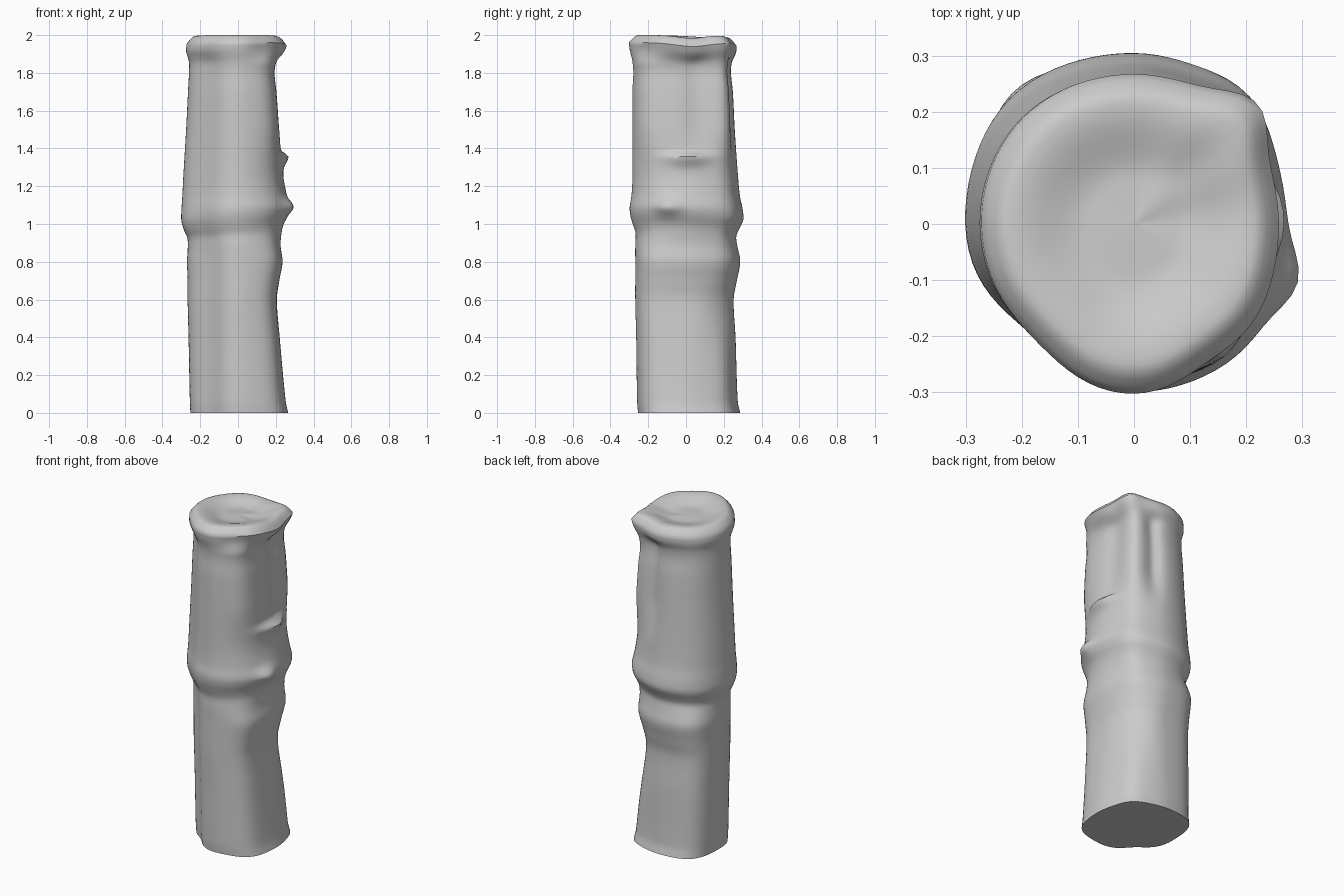
import bpy
import bmesh
from math import cos, sin, pi, exp, radians, remainder, tau

default_cube = bpy.data.objects.get("Cube")
if default_cube:
    bpy.data.objects.remove(default_cube, do_unlink=True)

SEGMENTS = 80
BODY_RINGS = 130
CAP_RINGS = 24
BODY_TOP = 1.96

# Stalk profile: height, then reach towards -x, +x, -y and +y
PROFILE = [
    (0, .25, .265, .255, .285),
    (.06, .253, .252, .26, .272),
    (.4, .26, .22, .265, .26),
    (.6, .265, .205, .27, .25),
    (.7, .265, .218, .27, .267),
    (.8, .268, .235, .27, .285),
    (.88, .265, .225, .27, .272),
    (.94, .268, .23, .268, .265),
    (.98, .285, .24, .28, .28),
    (1.03, .3, .262, .295, .303),
    (1.08, .3, .272, .3, .3),
    (1.15, .295, .258, .29, .285),
    (1.25, .29, .24, .285, .275),
    (1.5, .275, .22, .285, .26),
    (1.7, .265, .205, .285, .25),
    (1.8, .26, .195, .28, .24),
    (1.86, .26, .205, .285, .245),
    (1.92, .275, .24, .3, .265),
    (BODY_TOP, .272, .258, .305, .267),
]


def bell(value, center, width):
    return exp(-((value - center) / width) ** 2)


def angle_bell(angle, degrees, width):
    offset = remainder(angle - radians(degrees), tau)
    return bell(offset, 0, radians(width))


def ramp(value, low, high):
    t = min(max((value - low) / (high - low), 0), 1)
    return t * t * (3 - 2 * t)


def slope(i):
    """Rate of change of each reach at one profile row."""
    before, after = PROFILE[max(i - 1, 0)], PROFILE[min(i + 1, len(PROFILE) - 1)]
    rise = after[0] - before[0]
    return [(b - a) / rise for a, b in zip(before[1:], after[1:])]


def reaches(z):
    """Smooth reach of the stalk in the four axis directions."""
    i = max(n for n, row in enumerate(PROFILE[:-1]) if row[0] <= z)
    low, high = PROFILE[i], PROFILE[i + 1]
    span = high[0] - low[0]
    t = (z - low[0]) / span
    blend = t * t * (3 - 2 * t)
    start, end = t * (1 - t) ** 2 * span, t * t * (t - 1) * span
    return [a + (b - a) * blend + start * m + end * n
            for a, b, m, n in zip(low[1:], high[1:], slope(i), slope(i + 1))]


def relief(angle, z):
    """Ridges, grooves and knots that break the round section."""
    upper = ramp(z, 1.25, 1.55) * (1 - ramp(z, 1.84, 1.93))
    lower = 1 - ramp(z, .8, 1)
    rim = ramp(z, 1.84, 1.94)
    # Flattened front corner, fuller back corner
    r = -(.031 + .01 * lower - .013 * rim) * angle_bell(angle, 228, 25)
    r += (.012 + .03 * lower - .008 * rim) * angle_bell(angle, 135, 25)
    r += .02 * angle_bell(angle, 45, 18)
    r -= .02 * bell(z, .55, .25) * angle_bell(angle, 45, 18)
    r += (.01 + .02 * (lower + upper)) * angle_bell(angle, -43, 22)
    # Tall ridge between two hollows
    r += upper * .025 * angle_bell(angle, 45, 14)
    r -= upper * .015 * angle_bell(angle, 12, 15)
    r -= upper * .025 * angle_bell(angle, 74, 13)
    # Rim with a flared corner and a narrowed front
    r += rim * .025 * angle_bell(angle, 43, 12)
    r -= rim * .02 * angle_bell(angle, 305, 22)
    # Broken shelf and pointed knot
    drop = .018 if z > 1.36 else .05
    r += .04 * bell(z, 1.36, drop) * angle_bell(angle, 3, 22)
    r += .033 * bell(z, 1.08, .05) * angle_bell(angle, -18, 12)
    return r


def section_point(angle, z):
    left, right, front, back = reaches(z)
    x = cos(angle) * (right if cos(angle) > 0 else left)
    y = sin(angle) * (back if sin(angle) > 0 else front)
    extra = relief(angle, z)
    return x + extra * cos(angle), y + extra * sin(angle)


def rim_dip(angle):
    dip = .02 * angle_bell(angle, 8, 25) + .015 * angle_bell(angle, 80, 25)
    return dip + .015 * angle_bell(angle, 140, 45)


mesh = bmesh.new()
angles = [tau * i / SEGMENTS for i in range(SEGMENTS)]
rings = []

# Stalk wall, with the node collar slightly tilted
for k in range(BODY_RINGS + 1):
    z = BODY_TOP * k / BODY_RINGS
    ring = []
    for a in angles:
        x, y = section_point(a, z)
        tilt = .018 * cos(a + pi / 6) * bell(z, 1, .12)
        height = z + tilt - rim_dip(a) * ramp(z, 1.82, BODY_TOP)
        ring.append(mesh.verts.new((x, y, height if k else 0)))
    rings.append(ring)

# Rounded lip leading into a shallow dished top
for k in range(1, CAP_RINGS):
    t = k / CAP_RINGS
    scale = 1 - t
    rise = .04 * sin(min(t / .17, 1) * pi / 2) - .035 * ramp(t, .2, .7)
    ring = []
    for a in angles:
        x, y = section_point(a, BODY_TOP)
        height = BODY_TOP + rise - rim_dip(a) * scale
        ring.append(mesh.verts.new((x * scale, y * scale, height)))
    rings.append(ring)

for low, high in zip(rings, rings[1:]):
    for i in range(SEGMENTS):
        j = (i + 1) % SEGMENTS
        mesh.faces.new((low[i], low[j], high[j], high[i]))
mesh.faces.new(rings[-1])
mesh.faces.new(list(reversed(rings[0])))

data = bpy.data.meshes.new("stalk")
mesh.to_mesh(data)
mesh.free()
stalk = bpy.data.objects.new("stalk", data)
bpy.context.collection.objects.link(stalk)

# Plain grey surface
grey = bpy.data.materials.new("plain grey")
grey.use_nodes = True
colour = (.6, .6, .6, 1)
grey.diffuse_color = colour
grey.node_tree.nodes["Principled BSDF"].inputs["Base Color"].default_value = colour
data.materials.append(grey)

bpy.ops.object.select_all(action="DESELECT")
stalk.select_set(True)
bpy.context.view_layer.objects.active = stalk
bpy.ops.object.shade_smooth_by_angle(angle=radians(50))
